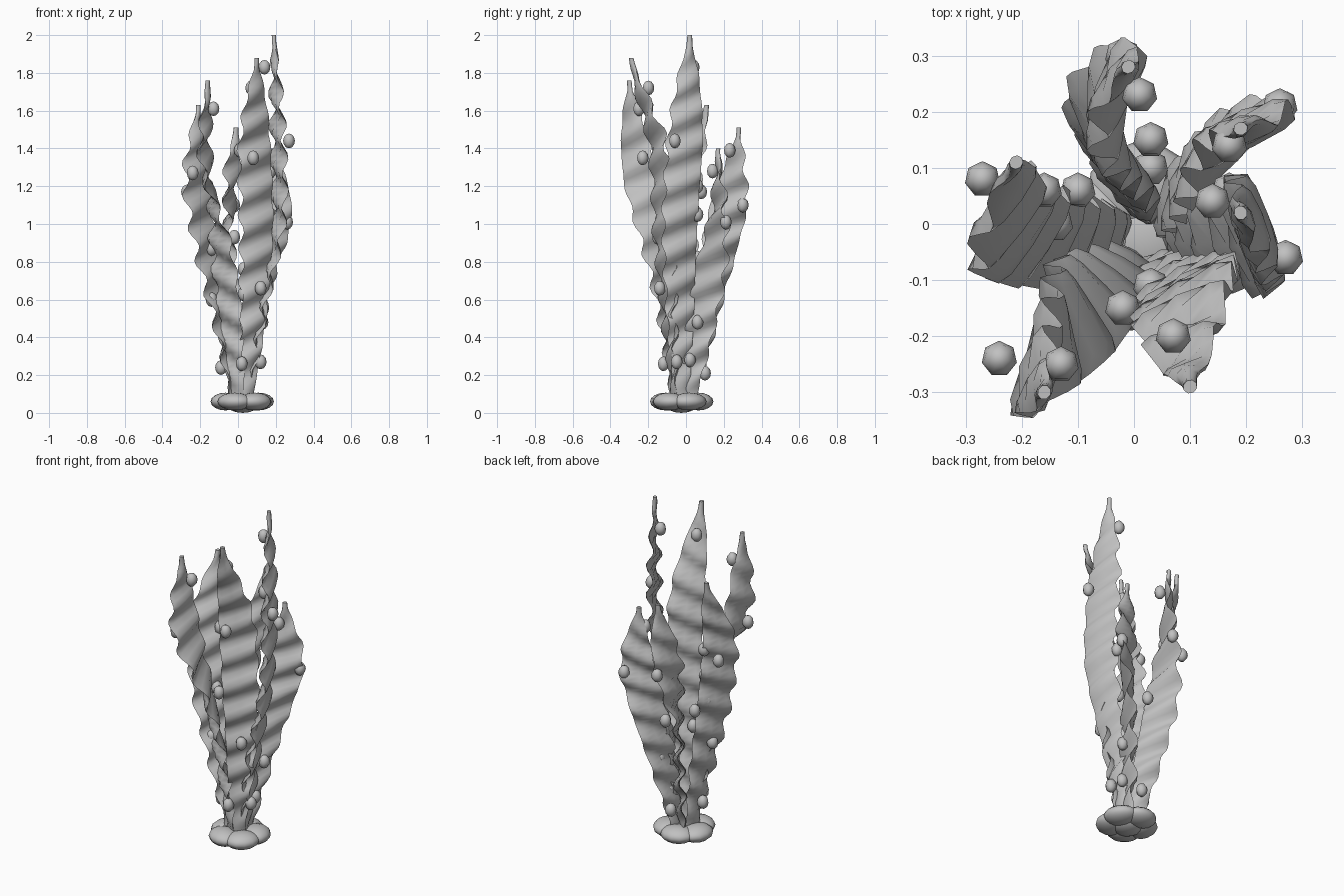
import bpy
import bmesh
import math
from mathutils import Vector

cube = bpy.data.objects.get("Cube")
if cube:
    bpy.data.objects.remove(cube, do_unlink=True)

grey = bpy.data.materials.new("plain_grey")
grey.use_nodes = True
grey.diffuse_color = (0.53, 0.53, 0.53, 1)
shader = next(n for n in grey.node_tree.nodes if n.type == "BSDF_PRINCIPLED")
shader.inputs["Base Color"].default_value = (0.53, 0.53, 0.53, 1)

CENTRE = Vector((0.025, -0.025, 0))
ROOT_HEIGHT = 0.03
RINGS = 60
SIDES = 8
# Blade half width along its length
WIDTHS = [(0, 0.035), (0.25, 0.075), (0.5, 0.098), (0.7, 0.1), (0.8, 0.085),
          (0.9, 0.055), (0.97, 0.016), (1, 0.013)]


def half_width(t):
    for (a, wa), (b, wb) in zip(WIDTHS, WIDTHS[1:]):
        if t <= b:
            return wa + (wb - wa) * (t - a) / (b - a)
    return WIDTHS[-1][1]


def along(keys, t):
    """Smooth curve through evenly spaced keys."""
    spans = len(keys) - 1
    i = min(int(t * spans), spans - 1)
    f = t * spans - i
    p0, p1, p2, p3 = [Vector(keys[min(max(i + d, 0), spans)]) for d in (-1, 0, 1, 2)]
    m1, m2 = (p2 - p0) / 2, (p3 - p1) / 2
    ease = f * f * (3 - 2 * f)
    return p1.lerp(p2, ease) + m1 * f * (1 - f) ** 2 - m2 * f * f * (1 - f)


def finish(bm, name, angle):
    bmesh.ops.recalc_face_normals(bm, faces=bm.faces)
    mesh = bpy.data.meshes.new(name)
    bm.to_mesh(mesh)
    bm.free()
    mesh.materials.append(grey)
    obj = bpy.data.objects.new(name, mesh)
    bpy.context.collection.objects.link(obj)
    bpy.ops.object.select_all(action="DESELECT")
    obj.select_set(True)
    bpy.context.view_layer.objects.active = obj
    bpy.ops.object.shade_smooth_by_angle(angle=math.radians(angle))
    return obj


def ellipsoid(name, location, size, turn, segments, rings):
    bm = bmesh.new()
    bmesh.ops.create_uvsphere(bm, u_segments=segments, v_segments=rings, radius=1)
    obj = finish(bm, name, 80)
    obj.location = location
    obj.scale = size
    obj.rotation_euler.z = turn


def blade(name, height, keys, phase):
    """Loft a flattened ring up a bending line, twisting and ruffling it."""
    bm = bmesh.new()
    waves = height * 5.6
    loops = []
    for i in range(RINGS + 1):
        t = i / RINGS
        x, y, angle = along(keys, t)
        middle = Vector((x / 100, y / 100, ROOT_HEIGHT + (height - ROOT_HEIGHT) * t))
        angle = math.radians(angle)
        across = Vector((math.cos(angle), math.sin(angle), 0))
        normal = Vector((-across.y, across.x, 0))
        width = half_width(t)
        fade = min(1, t * 6, (1 - t) * 6)
        loop = []
        for k in range(SIDES):
            a = math.tau * k / SIDES
            u = math.cos(a)
            wave = math.sin(math.tau * waves * t + phase - 1.6 * u)
            side = u * width * (1 + 0.07 * wave * fade)
            depth = math.sin(a) * 0.012 + 0.022 * fade * wave
            loop.append(bm.verts.new(middle + across * side + normal * depth))
        loops.append(loop)
    for low, high in zip(loops, loops[1:]):
        for k in range(SIDES):
            j = (k + 1) % SIDES
            bm.faces.new((low[k], low[j], high[j], high[k]))
    bm.faces.new(loops[0][::-1])
    bm.faces.new(loops[-1])
    finish(bm, name, 60)


# Ruffled blades: height, then x and y in hundredths and width direction, root to tip
BLADES = [
    (2.0, [(6, -2, 95), (12, -3, 105), (21, -3, 110), (21, 0, 109), (19, 2, 108)]),
    (1.88, [(4, -6, 15), (8, -9, 25), (10, -12, 30), (9, -15, 30), (10, -29, 30)]),
    (1.76, [(0, -6, 150), (-4, -9, 145), (-9, -15, 120), (-17, -25, 75), (-16, -30, 65)]),
    (1.63, [(-2, -2, 70), (-8, -3, 65), (-16, -3, 55), (-22, 0, 50), (-21, 11, 40)]),
    (1.51, [(1, 2, 140), (-2, 9, 135), (-6, 16, 120), (-4, 23, 75), (-1, 28, 40)]),
    (1.4, [(5, 1, 80), (9, 6, 75), (14, 12, 60), (20, 17, 25), (19, 17, 15)]),
]
for n, (height, keys) in enumerate(BLADES):
    blade(f"blade_{n + 1}", height, keys, n * 1.3)

# Holdfast of flattened lobes around a core
ellipsoid("holdfast_core", CENTRE + Vector((0, 0, 0.05)), (0.09, 0.09, 0.05), 0, 12, 8)
for n in range(5):
    a = math.tau * n / 5 - math.pi / 4
    spot = CENTRE + Vector((math.cos(a) * 0.092, math.sin(a) * 0.092, 0.06))
    ellipsoid(f"holdfast_lobe_{n + 1}", spot, (0.08, 0.095, 0.047), a, 12, 8)

# Small floats on the blades, in hundredths
FLOATS = [
    (14, 4, 183), (-13, -25, 161), (-24, -24, 127), (7, -20, 172),
    (8, -23, 135), (27, -6, 144), (-27, 8, 117), (-16, 6, 120),
    (-10, 6, 82), (26, 21, 101), (17, 14, 128), (1, 23, 139),
    (-2, 30, 110), (-2, -15, 93), (-14, 0, 87), (12, -14, 66),
    (3, -11, 63), (2, -12, 26), (12, -5, 27), (-9, -3, 24),
    (3, 10, 21), (10, 2, 28), (13, 6, 48), (-14, -5, 60), (3, 15, 76),
    (17, 6, 105),
]
for n, spot in enumerate(FLOATS):
    ellipsoid(f"float_{n + 1}", Vector(spot) / 100, (0.032, 0.032, 0.039), 0, 7, 6)
